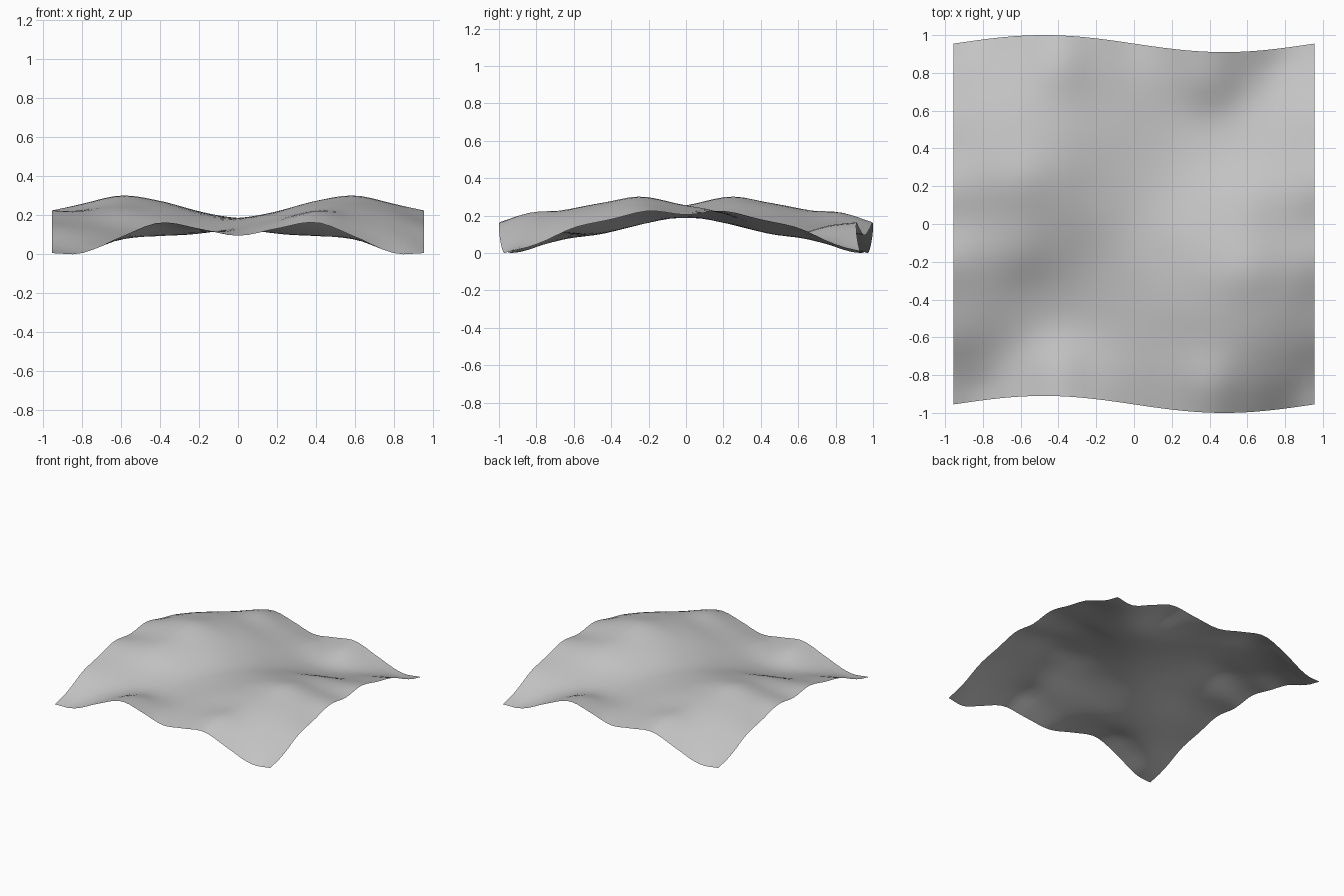
import bpy
from math import sin, exp, pi, copysign

if "Cube" in bpy.data.objects:
    bpy.data.objects.remove(bpy.data.objects["Cube"], do_unlink=True)

HALF = 0.955      # half width of the sheet
SWAY = 0.045      # sideways wave of the front and back edges
FOLD = 0.07       # depth of the diagonal folds
CREASE = 0.14     # strength of the valley running out to two corners

# Cross-sections from the middle outwards; each runs from centre to hem
SECTIONS = [
    [.187, .183, .165, .142, .122, .095],
    [.207, .194, .172, .146, .142, .132],
    [.243, .232, .193, .165, .182, .163],
    [.263, .262, .205, .165, .13, .09],
    [.23, .238, .2, .152, .083, .006],
    [.205, .225, .18, .135, .047, .006],
]


def station(d):
    """Distance from the centre as a position along the sections."""
    d = abs(d)
    return d / .2 if d < .8 else 4 + (d - .8) / (HALF - .8)


def spline(vals, t):
    """Smooth curve through the values, mirrored at the centre."""
    n = len(vals) - 1
    i = min(int(t), n - 1)
    f = min(t - i, 1)
    a = vals[abs(i - 1)]
    b, c = vals[i], vals[i + 1]
    d = vals[i + 2] if i + 2 <= n else 2 * c - b
    return b + f / 2 * (c - a + f * (2*a - 5*b + 4*c - d + f * (3*(b - c) + d - a)))


def crease(x, y):
    """Valley that deepens towards the corners and fades at the hem."""
    along = (x + y) / (2 * HALF)
    across = y - x - copysign(.1, along)
    fade = (1 - (x / HALF) ** 6) * (1 - (y / HALF) ** 6)
    return CREASE * along ** 4 * fade * exp(-(across / .27) ** 2)


def height(x, y):
    drape = spline([spline(row, station(y)) for row in SECTIONS], station(x))
    return drape - FOLD * sin(pi * x / HALF) * sin(pi * y / HALF) - crease(x, y)


# Draped cloth sheet
bpy.ops.mesh.primitive_grid_add(x_subdivisions=36, y_subdivisions=36, size=2 * HALF)
cloth = bpy.context.object
cloth.name = cloth.data.name = "cloth_sheet"
for v in cloth.data.vertices:
    x, y = v.co.x, v.co.y
    v.co = (x, y - SWAY * sin(pi * x / HALF), height(x, y))

# Rest the lowest point on the ground
low = min(v.co.z for v in cloth.data.vertices)
for v in cloth.data.vertices:
    v.co.z -= low
cloth.data.update()
bpy.ops.object.shade_smooth()

# Plain grey fabric
grey = bpy.data.materials.new("grey_fabric")
grey.use_nodes = True
colour = (.55, .55, .55, 1)
grey.diffuse_color = colour
grey.node_tree.nodes["Principled BSDF"].inputs["Base Color"].default_value = colour
cloth.data.materials.append(grey)
